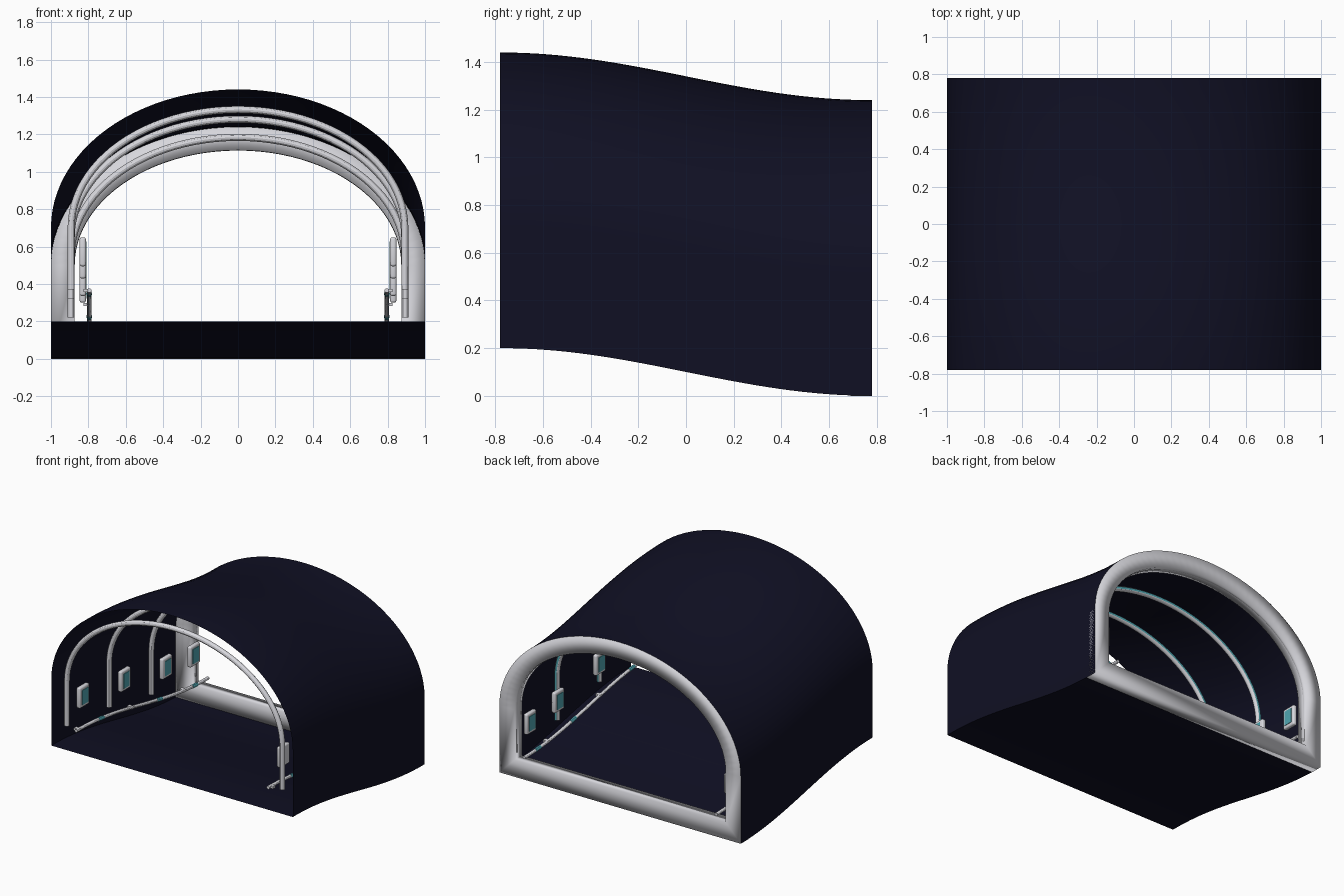
import bpy, bmesh, math
from mathutils import Vector

cube = bpy.data.objects.get("Cube")
if cube:
    bpy.data.objects.remove(cube, do_unlink=True)

END = 0.78        # half length of the tunnel
SPRING = 0.5      # height where the walls start to curve
RISE = 0.74       # rise of the arch above the walls


def material(name, color):
    m = bpy.data.materials.new(name)
    m.use_nodes = True
    m.diffuse_color = (*color, 1)
    m.node_tree.nodes["Principled BSDF"].inputs["Base Color"].default_value = (*color, 1)
    return m


NAVY = material("dark navy", (0.005, 0.005, 0.017))
WHITE = material("pale grey", (0.68, 0.68, 0.72))
TEAL = material("teal glow", (0.08, 0.38, 0.44))


def floor_z(y):
    return 0.1 * (1 - math.sin(math.pi * y / (2 * END)))


def arch(inset, foot, steps=48):
    """Arch outline as (x, z), from the left foot over the top to the right foot."""
    a, b = 1 - inset, RISE - inset
    curve = [(a * math.cos(math.pi * i / steps), SPRING + b * math.sin(math.pi * i / steps))
             for i in range(steps + 1)]
    return [(a, foot)] + curve + [(-a, foot)]


def loft(name, rows, mat, ring=False, closed=False, smooth=30, caps=False):
    """Skin a list of rows of points. ring closes each row, closed joins last to first."""
    bm = bmesh.new()
    grid = [[bm.verts.new(p) for p in row] for row in rows]
    n = len(grid[0])
    for i in range(len(grid) if closed else len(grid) - 1):
        r, s = grid[i], grid[(i + 1) % len(grid)]
        for j in range(n if ring else n - 1):
            k = (j + 1) % n
            bm.faces.new((r[j], r[k], s[k], s[j]))
    if caps:
        bm.faces.new(grid[0])
        bm.faces.new(grid[-1])
    bmesh.ops.recalc_face_normals(bm, faces=bm.faces)
    return finish(name, bm, mat, smooth)


def finish(name, bm, mat, smooth=30):
    me = bpy.data.meshes.new(name)
    bm.to_mesh(me)
    bm.free()
    me.materials.append(mat)
    ob = bpy.data.objects.new(name, me)
    bpy.context.collection.objects.link(ob)
    if smooth:
        bpy.ops.object.select_all(action='DESELECT')
        ob.select_set(True)
        bpy.context.view_layer.objects.active = ob
        bpy.ops.object.shade_smooth_by_angle(angle=math.radians(smooth))
    return ob


def tube(name, path, radius, mat, sides=12):
    """Round bar along a path of points."""
    rows = []
    for i, p in enumerate(path):
        t = (path[min(i + 1, len(path) - 1)] - path[max(i - 1, 0)]).normalized()
        u = Vector((0, 1, 0)) if abs(t.y) < 0.7 else Vector((1, 0, 0))
        u = (u - t * u.dot(t)).normalized()
        v = t.cross(u)
        rows.append([p + radius * (u * math.cos(k * math.tau / sides)
                                   + v * math.sin(k * math.tau / sides)) for k in range(sides)])
    return loft(name, rows, mat, ring=True, caps=True)


def box(name, center, size, mat, bevel=0.0):
    bm = bmesh.new()
    bmesh.ops.create_cube(bm, size=1)
    for v in bm.verts:
        v.co = Vector(center) + Vector([c * s for c, s in zip(v.co, size)])
    if bevel:
        bmesh.ops.bevel(bm, geom=bm.edges[:], offset=bevel, segments=3,
                        profile=0.5, affect='EDGES')
    return finish(name, bm, mat, 40 if bevel else 0)


# Shell and floor follow the sloping ground line
ys = [END * (i / 16 - 1) for i in range(33)]
loft("tunnel_shell", [[(x, y, z + floor_z(y)) for x, z in arch(0, 0)] for y in ys], NAVY)
loft("floor", [[(x, y, floor_z(y)) for x in (-1, 1)] for y in ys], NAVY)

# Rear frame: soft-shaded rectangular section around the whole opening
section = [(0.0, END - 0.09), (0.0, END), (0.125, END), (0.125, END - 0.09)]
rows = [[(x, y, z) for x, z in arch(inset, inset)] for inset, y in section]
loft("rear_frame", rows, WHITE, ring=True, closed=True, smooth=180)

# Ribs with a glowing strip along their rear side
for i, y in enumerate((-0.75, -0.25, 0.25, 0.75)):
    base = floor_z(y)
    path = [Vector((x, y, z + base)) for x, z in arch(0.108, 0.17)]
    tube(f"rib_{i + 1}", path, 0.019, WHITE)
    strip = [[(x, y + 0.02, z + base) for x, z in arch(inset, 0.17)]
             for inset in (0.1, 0.116)]
    loft(f"rib_light_{i + 1}", strip, TEAL)

for side, label in ((1, "left"), (-1, "right")):
    # Wall panels with a glowing screen facing inward
    for i, y in enumerate((-0.65, -0.16, 0.33, 0.66)):
        z = floor_z(y) + 0.375
        box(f"{label}_panel_{i + 1}", (side * 0.83, y, z), (0.034, 0.115, 0.155), WHITE, 0.012)
        box(f"{label}_screen_{i + 1}", (side * 0.8125, y, z), (0.006, 0.07, 0.11), TEAL)

    # Handrail with brackets and glowing collars
    x = side * 0.795
    rail = [Vector((x, y, floor_z(y) + 0.165)) for y in ys]
    tube(f"{label}_handrail", rail, 0.012, WHITE)
    for i, y in enumerate((-0.75, -0.12, 0.5)):
        box(f"{label}_bracket_{i + 1}", (side * 0.805, y, floor_z(y) + 0.165),
            (0.04, 0.03, 0.016), WHITE)
    for i, y in enumerate((-0.49, 0.2, 0.62)):
        ends = [Vector((x, yy, floor_z(yy) + 0.165)) for yy in (y - 0.03, y + 0.03)]
        tube(f"{label}_rail_light_{i + 1}", ends, 0.014, TEAL)
